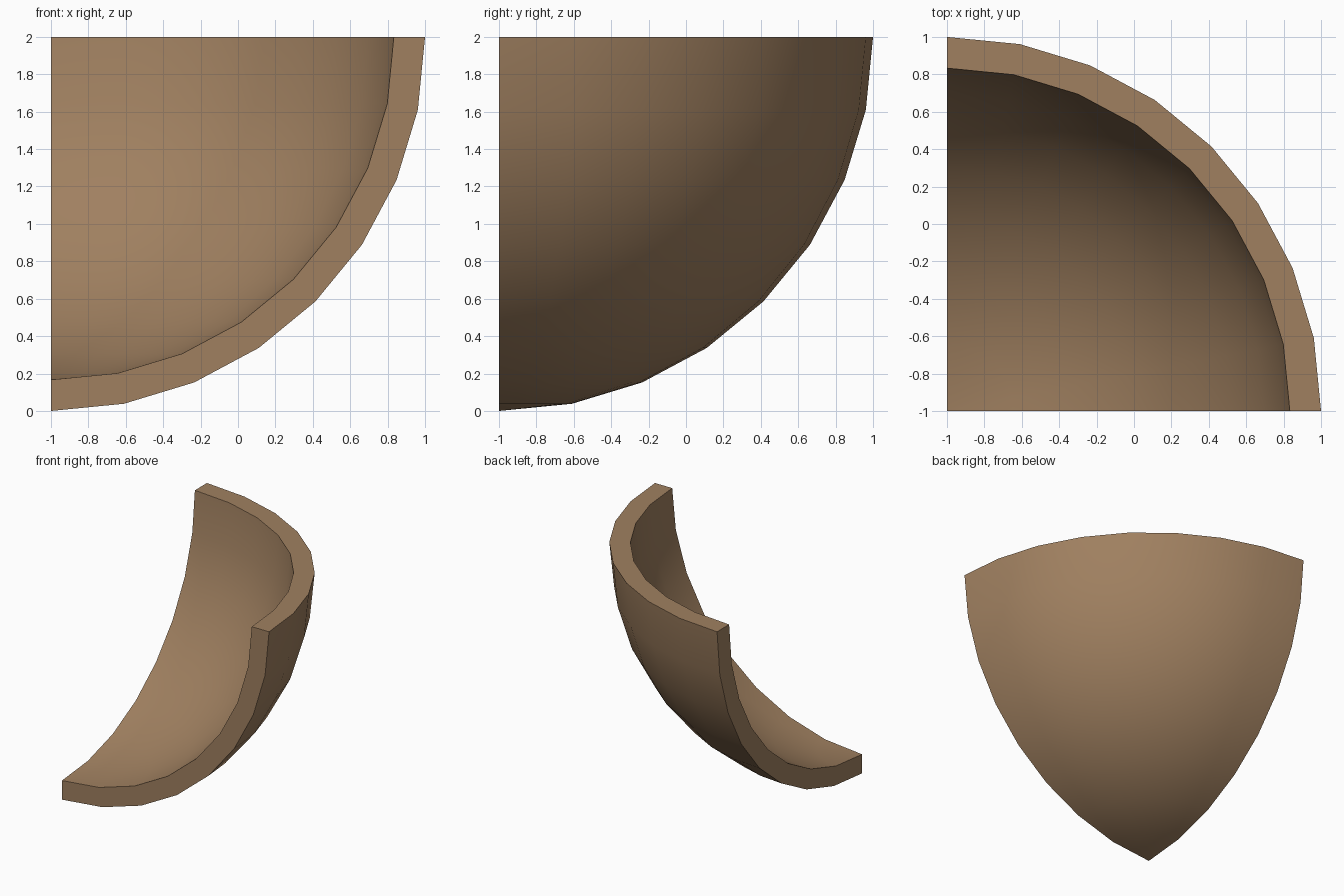
import bpy, bmesh, math
from mathutils import Vector

if "Cube" in bpy.data.objects:
    bpy.data.objects.remove(bpy.data.objects["Cube"])

STEPS = 8                      # segments per quarter turn
CENTRE = Vector((-1, -1, 2))   # corner the shell curves around
R_OUT, R_IN = 2.0, 2.0 - 1 / 6

mat = bpy.data.materials.new("warm brown")
mat.diffuse_color = (0.35, 0.216, 0.117, 1)
mat.use_nodes = True
mat.node_tree.nodes["Principled BSDF"].inputs["Base Color"].default_value = mat.diffuse_color

bm = bmesh.new()


def octant_grid(radius):
    """Grid of vertices [azimuth][elevation], from the rim down to the pole."""
    grid = []
    for i in range(STEPS + 1):
        a = i * math.pi / 2 / STEPS
        row = []
        for j in range(STEPS + 1):
            e = j * math.pi / 2 / STEPS
            d = Vector((math.cos(a) * math.cos(e), math.sin(a) * math.cos(e), -math.sin(e)))
            row.append(bm.verts.new(CENTRE + d * radius))
        grid.append(row)
    return grid


outer, inner = octant_grid(R_OUT), octant_grid(R_IN)

# outer and inner curved skins
for g in (outer, inner):
    for i in range(STEPS):
        for j in range(STEPS):
            bm.faces.new((g[i][j], g[i][j + 1], g[i + 1][j + 1], g[i + 1][j]))

# flat cut faces: top rim, front edge and left edge
for k in range(STEPS):
    bm.faces.new((outer[k][0], outer[k + 1][0], inner[k + 1][0], inner[k][0]))
    for i in (0, STEPS):
        bm.faces.new((outer[i][k], outer[i][k + 1], inner[i][k + 1], inner[i][k]))

# weld the poles and make the normals face outward
bmesh.ops.remove_doubles(bm, verts=bm.verts[:], dist=1e-4)
bmesh.ops.recalc_face_normals(bm, faces=bm.faces[:])

mesh = bpy.data.meshes.new("sphere_shell_corner")
bm.to_mesh(mesh)
bm.free()
mesh.materials.append(mat)
shell = bpy.data.objects.new("sphere_shell_corner", mesh)
bpy.context.collection.objects.link(shell)

# smooth curved skins, crisp cut edges
bpy.context.view_layer.objects.active = shell
shell.select_set(True)
bpy.ops.object.shade_smooth_by_angle(angle=math.radians(30))
